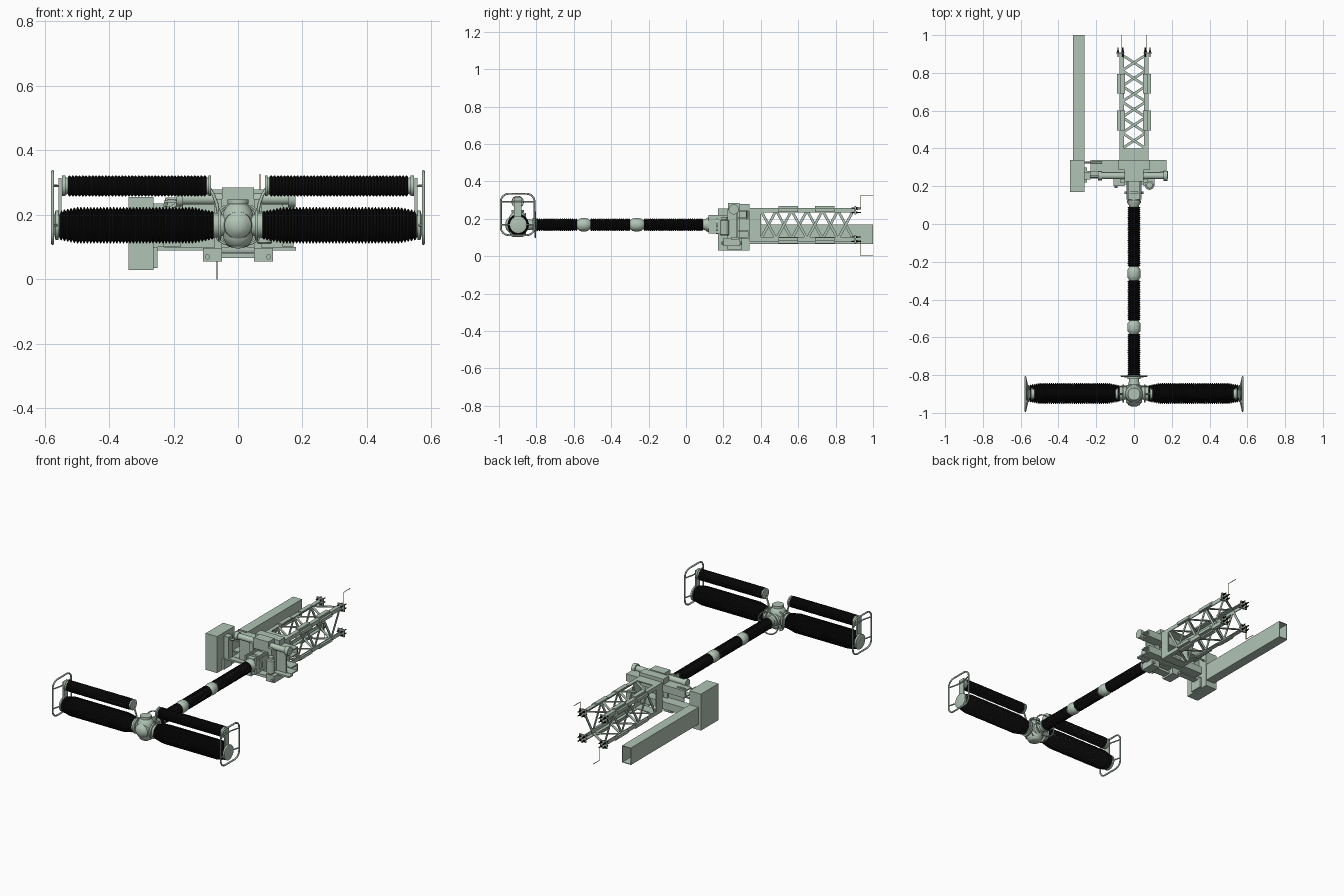
import bpy, bmesh, math
from mathutils import Vector

if "Cube" in bpy.data.objects:
    bpy.data.objects.remove(bpy.data.objects["Cube"])


def material(name, rgb):
    m = bpy.data.materials.new(name)
    m.diffuse_color = (*rgb, 1)
    m.use_nodes = True
    m.node_tree.nodes["Principled BSDF"].inputs["Base Color"].default_value = m.diffuse_color
    return m


SAGE = material("sage_grey_metal", (0.44, 0.55, 0.46))
BLACK = material("black_insulator", (0.006, 0.006, 0.006))
BRASS = material("brass_wire", (0.45, 0.33, 0.10))


def finish(name, bm, mat, smooth=True):
    bmesh.ops.recalc_face_normals(bm, faces=bm.faces)
    me = bpy.data.meshes.new(name)
    bm.to_mesh(me)
    bm.free()
    me.materials.append(mat)
    if smooth:
        me.polygons.foreach_set("use_smooth", [True] * len(me.polygons))
        me.set_sharp_from_angle(angle=math.radians(35))
    ob = bpy.data.objects.new(name, me)
    bpy.context.collection.objects.link(ob)
    return ob


def lathe(name, prof, axis, origin=(0, 0, 0), mat=SAGE, n=24):
    """Turned solid: prof holds (distance along axis, radius)."""
    bm = bmesh.new()
    rings = []
    for t, r in prof:
        ring = []
        for i in range(n):
            a = math.tau * (i + 0.5) / n
            c, s = r * math.cos(a), r * math.sin(a)
            p = {"X": (t, c, s), "Y": (s, t, c), "Z": (c, s, t)}[axis]
            ring.append(bm.verts.new(Vector(p) + Vector(origin)))
        rings.append(ring)
    for a, b in zip(rings, rings[1:]):
        for i in range(n):
            bm.faces.new((a[i], a[(i + 1) % n], b[(i + 1) % n], b[i]))
    bm.faces.new(rings[0])
    bm.faces.new(rings[-1])
    return finish(name, bm, mat)


def rod(name, a, b, r, axis, origin, mat=SAGE, n=20):
    return lathe(name, [(a, r), (b, r)], axis, origin, mat, n)


def box(name, lo, hi, mat=SAGE):
    bm = bmesh.new()
    bmesh.ops.create_cube(bm, size=1)
    for v in bm.verts:
        v.co = Vector(lo[k] + (hi[k] - lo[k]) * (v.co[k] + 0.5) for k in range(3))
    return finish(name, bm, mat, False)


def flat_bar(name, a, b, width, thick, normal):
    """Flat bar from a to b whose thin direction is normal."""
    a, b, nrm = Vector(a), Vector(b), Vector(normal)
    side = (b - a).cross(nrm).normalized() * width / 2
    nrm = nrm * thick / 2
    bm = bmesh.new()
    v = [bm.verts.new(p + s * side + t * nrm) for p in (a, b)
         for s, t in ((-1, -1), (1, -1), (1, 1), (-1, 1))]
    bm.faces.new(v[:4])
    bm.faces.new(v[4:])
    for i in range(4):
        j = (i + 1) % 4
        bm.faces.new((v[i], v[j], v[4 + j], v[4 + i]))
    return finish(name, bm, SAGE, False)


def tube(name, pts, r, mat=SAGE, closed=False):
    cu = bpy.data.curves.new(name, "CURVE")
    cu.dimensions = "3D"
    cu.bevel_depth, cu.bevel_resolution, cu.use_fill_caps = r, 2, True
    sp = cu.splines.new("POLY")
    sp.points.add(len(pts) - 1)
    for q, p in zip(sp.points, pts):
        q.co = (*p, 1)
    sp.use_cyclic_u = closed
    cu.materials.append(mat)
    ob = bpy.data.objects.new(name, cu)
    bpy.context.collection.objects.link(ob)


def insulator(name, a, b, r, axis, origin, taper=0.0):
    """Ribbed insulator with sheds, slimmer at both ends when tapered."""
    count = int(abs(b - a) / 0.01)
    prof = []
    for i in range(count):
        t = i / count
        k = r - taper * max(0, 1 - min(t, 1 - t) / 0.12)
        for f, q in ((0, 0.86), (0.45, 1), (0.65, 1), (0.98, 0.86)):
            prof.append((a + (b - a) * (i + f) / count, k * q))
    lathe(name, prof, axis, origin, BLACK)


Y0, ZC = -0.9, 0.168

# Central hub with cap, front dome and neck
lathe("hub_body", [(-.066, .026), (-.06, .036), (-.04, .046), (0, .05), (.04, .046), (.058, .036),
                   (.066, .026), (.066, .033), (.08, .033), (.08, .02)], "Z", (0, Y0, ZC))
lathe("hub_dome", [(-.066, .012), (-.06, .028), (-.045, .042), (0, .047), (.045, .04), (.05, .03),
                   (.08, .026), (.08, .036), (.1, .036)], "Y", (0, Y0, ZC))
tube("hub_ring", [(.068 * math.cos(math.tau * i / 32), -.805, ZC + .068 * math.sin(math.tau * i / 32))
                  for i in range(32)], .004, closed=True)
for s in (-1, 1):
    tube("hub_ring_stay", [(s * .068, -.805, ZC), (s * .03, -.81, ZC)], .004)

# The two arms: interrupter, capacitor, brackets and corona ring
for s in (-1, 1):
    o, oc = (0, Y0 + .003, ZC), (0, Y0, .29)
    lathe("arm_flange", [(s * t, r) for t, r in ((.03, .032), (.052, .034), (.052, .048), (.062, .048),
                         (.062, .038), (.08, .04))], "X", o)
    insulator("interrupter_insulator", s * .075, s * .553, .057, "X", o, .012)
    lathe("interrupter_end", [(s * t, r) for t, r in ((.545, .036), (.556, .038), (.556, .046),
                              (.566, .046), (.57, .03))], "X", o)
    insulator("capacitor_insulator", s * .098, s * .527, .033, "X", oc)
    for a, b in ((.1, .084), (.525, .545)):
        lathe("capacitor_cap", [(s * a, .025), (s * (a + b) / 2, .027), (s * (a + b) / 2, .032),
                                (s * b, .032)], "X", oc)
    box("end_bracket", (s * .548, Y0 - .02, ZC), (s * .556, Y0 + .02, .315))
    tube("inner_bracket", [(s * .09, Y0, .285), (s * .076, Y0, .262), (s * .066, Y0, .235),
                           (s * .06, Y0, .2)], .005)
    tube("hub_side_loop", [(s * x, Y0 + .04, ZC + z) for x, z in ((.04, -.058), (.062, -.045), (.07, 0),
                           (.062, .045), (.04, .06))], .004)
    # rounded rectangular corona ring
    pts = []
    for cy, cz, a0 in ((.046, .071, 0), (-.046, .071, 90), (-.046, -.071, 180), (.046, -.071, 270)):
        for i in range(7):
            a = math.radians(a0 + 15 * i)
            pts.append((s * .575, Y0 + cy + .044 * math.cos(a), .223 + cz + .04 * math.sin(a)))
    tube("corona_ring", pts, .005, closed=True)
    for z in (ZC, .29):
        tube("ring_stay", [(s * .575, Y0 - .09, z), (s * .56, Y0 - .03, z), (s * .56, Y0 + .03, z),
                           (s * .575, Y0 + .09, z)], .004)

# Support column along y with rounded joints
o = (0, 0, ZC)
for a, b in ((-.80, -.582), (-.51, -.3), (-.225, .09)):
    insulator("column_insulator", a, b, .034, "Y", o)
for a, b in ((-.585, -.508), (-.304, -.222)):
    m, h = (a + b) / 2, (b - a) / 2
    lathe("column_joint", [(m + h * t, r) for t, r in ((-1, .024), (-.75, .027), (-.55, .034), (-.2, .036),
                           (.2, .036), (.55, .034), (.75, .027), (1, .024))], "Y", o)

# Drive housing behind the column
lathe("column_base", [(.085, .026), (.1, .028), (.115, .038), (.125, .038), (.125, .03), (.16, .03),
                      (.16, .05), (.172, .05), (.172, .036), (.24, .036)], "Y", o)
box("drive_housing", (-.04, .13, .13), (.04, .24, .205))
for s in (-1, 1):
    box("drive_rib", (s * .03, .12, .12), (s * .038, .28, .22))
    box("mount_upright", (s * .05, .22, .08), (s * .075, .29, .25))
    box("lower_bracket", (s * .05, .2, .055), (s * .108, .29, .098))
    rod("bracket_bolt", .19, .3, .008, "Y", (s * .095, 0, .07), n=8)
box("lower_tie", (-.06, .21, .066), (.06, .26, .082))
lathe("side_motor", [(.11, .02), (.115, .024), (.19, .024), (.195, .016), (.21, .016)], "Z", (.082, .205, 0))

# Cross beams and drive cylinder on top
for lo, hi in ((.2, .245), (.095, .14)):
    box("cross_beam_web", (-.23, .332, lo), (.172, .34, hi))
    for z in (lo, hi - .007):
        box("cross_beam_flange", (-.23, .275, z), (.172, .332, z + .007))
box("front_plate", (-.18, .27, .098), (.14, .277, .24))
box("top_plate", (-.083, .285, .245), (.083, .34, .279))
box("lower_long_rail", (-.255, .24, .09), (.18, .28, .1))
lathe("drive_cylinder", [(-.19, .024), (-.17, .024), (-.17, .018), (.155, .018), (.155, .027), (.178, .027)],
      "X", (0, .255, .25))
box("cylinder_saddle", (-.05, .225, .22), (.05, .285, .285))

# Control cabinet, pipes and open cable duct
box("control_cabinet", (-.34, .17, .03), (-.262, .34, .256))
box("cabinet_hinge_plate", (-.262, .22, .035), (-.25, .3, .1))
box("cabinet_bracket", (-.262, .235, .1), (-.23, .275, .235))
tube("control_pipe", [(-.265, .325, .2), (-.225, .325, .2), (-.222, .325, .25), (-.17, .325, .25)], .005)
tube("control_pipe", [(-.265, .25, .22), (-.21, .25, .22), (-.18, .25, .24)], .006)
x0, x1, z0, z1, w = -.323, -.263, .065, .17, .004
box("duct_top", (x0, .34, z1 - w), (x1, 1, z1))
box("duct_bottom", (x0, .34, z0), (x1, 1, z0 + w))
box("duct_left", (x0, .34, z0), (x0 + w, 1, z1))
box("duct_right", (x1 - w, .34, z0), (x1, 1, z1))

# Lattice tower: head frame, angle legs, splice plates, bolted feet
TX, TZ, YA, YB = .077, .09, .39, .905
for s in (-1, 1):
    box("head_side", (s * (TX - .006), .34, ZC - TZ), (s * TX, YA + .01, ZC + TZ))
    box("head_cover", (-TX, .34, ZC + s * (TZ - .006)), (TX, YA + .01, ZC + s * TZ))
    for t in (-1, 1):
        x, z = s * TX, ZC + t * TZ
        box("leg_side", (x, YA, z), (x - s * .005, YB, z - t * .024))
        box("leg_flat", (x, YA, z), (x - s * .024, YB, z - t * .005))
        for y in (.495, .69):
            box("splice_plate_side", (x, y, z - t * .004), (x + s * .012, y + .105, z - t * .022))
            box("splice_plate_flat", (x - s * .004, y, z), (x - s * .03, y + .105, z + t * .009))
        fx, fz = s * .072, ZC + t * .078
        box("foot_plate", (fx - .023, .902, fz - .023), (fx + .023, .909, fz + .023))
        for i in (-1, 1):
            for j in (-1, 1):
                p = (fx + i * .013, 0, fz + j * .012)
                rod("anchor_bolt", .885, .935, .0035, "Y", p, BLACK, 8)
                rod("anchor_nut", .909, .918, .006, "Y", p, BLACK, 6)

# Zigzag bracing, opposite faces offset by half a bay
N = 6
for i in range(N):
    ya, yb = (YA + .01 + (YB - YA - .02) * k / N for k in (i, i + 1))
    for s in (-1, 1):
        d = s if i % 2 else -s
        x, z = TX - .014, TZ - .014
        flat_bar("brace_flat", (-d * x, ya, ZC + s * (TZ - .007)), (d * x, yb, ZC + s * (TZ - .007)),
                 .014, .004, (0, 0, 1))
        flat_bar("brace_side", (s * (TX - .007), ya, ZC - d * z), (s * (TX - .007), yb, ZC + d * z),
                 .014, .004, (1, 0, 0))

# Earthing wires bent away from two feet
tube("earth_wire_upper", [(.068, .91, .25), (.068, .935, .25), (.068, .935, .326), (.068, 1, .326)], .002, BRASS)
tube("earth_wire_lower", [(-.065, .91, .085), (-.065, .935, .085), (-.065, .935, .002), (-.065, 1, .002)], .002, BRASS)
